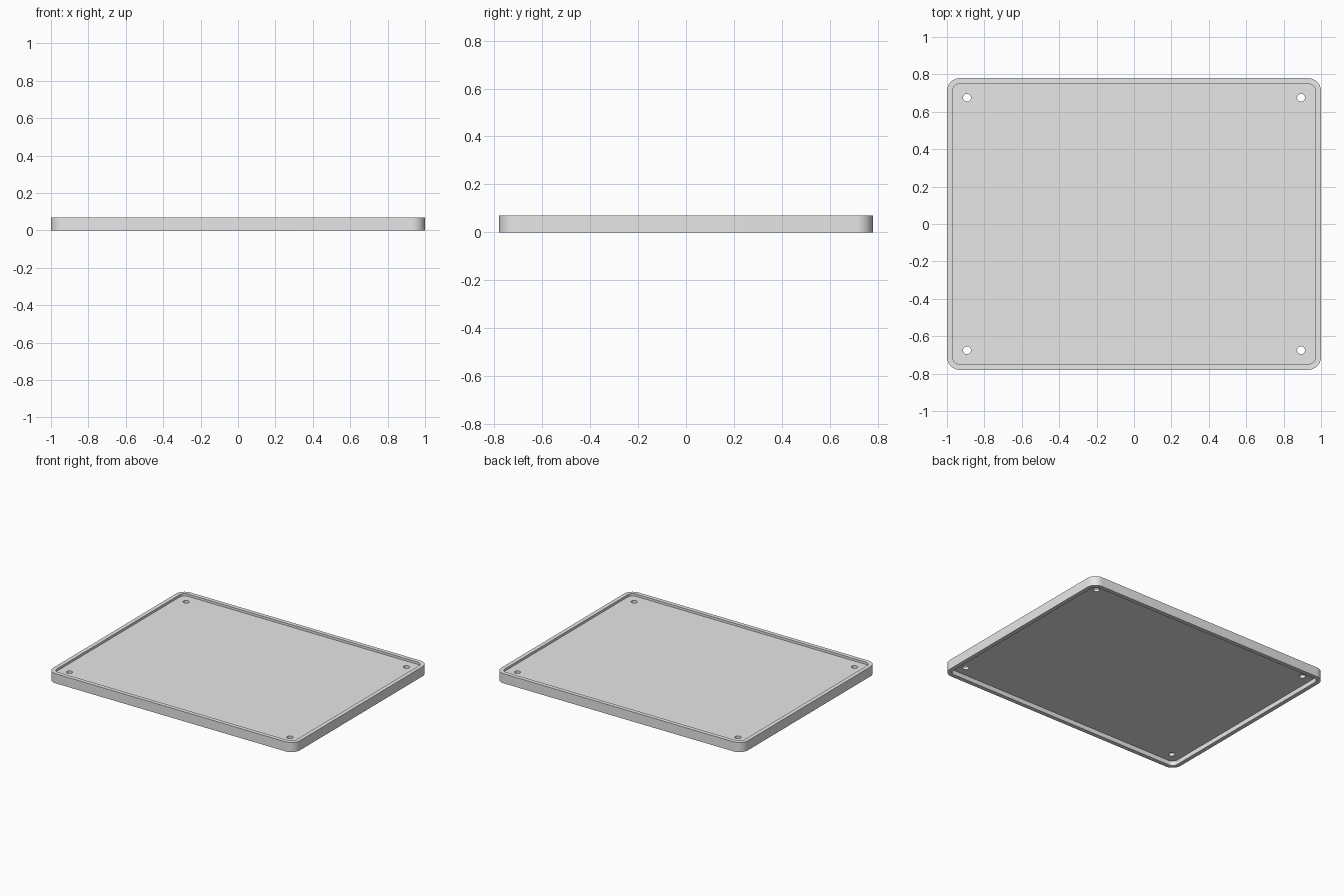
import bpy, bmesh, math

if "Cube" in bpy.data.objects:
    bpy.data.objects.remove(bpy.data.objects["Cube"])

W, D, H = 2.0, 1.56, 0.07          # overall size
RIM, CORNER = 0.03, 0.07           # rim width, outer corner radius
TOP_DEPTH, BOTTOM_DEPTH = 0.017, 0.033
HOLE_X, HOLE_Y, HOLE_R = 0.893, 0.675, 0.021

grey = bpy.data.materials.new("light_grey")
grey.diffuse_color = (0.8, 0.8, 0.8, 1)
grey.use_nodes = True
grey.node_tree.nodes["Principled BSDF"].inputs["Base Color"].default_value = grey.diffuse_color


def prism(name, points, z0, z1):
    """Extrude a closed outline from z0 to z1."""
    bm = bmesh.new()
    face = bm.faces.new([bm.verts.new((x, y, z0)) for x, y in points])
    new = bmesh.ops.extrude_face_region(bm, geom=[face])["geom"]
    for v in new:
        if isinstance(v, bmesh.types.BMVert):
            v.co.z = z1
    bmesh.ops.recalc_face_normals(bm, faces=bm.faces)
    mesh = bpy.data.meshes.new(name)
    bm.to_mesh(mesh)
    bm.free()
    mesh.materials.append(grey)
    obj = bpy.data.objects.new(name, mesh)
    bpy.context.collection.objects.link(obj)
    return obj


def rounded_rect(w, d, r, steps=10):
    pts = []
    for i, (sx, sy) in enumerate([(1, 1), (-1, 1), (-1, -1), (1, -1)]):
        for k in range(steps + 1):
            a = math.pi / 2 * (i + k / steps)
            pts.append((sx * (w / 2 - r) + r * math.cos(a),
                        sy * (d / 2 - r) + r * math.sin(a)))
    return pts


def circle(x, y, r, n=24):
    return [(x + r * math.cos(2 * math.pi * k / n),
             y + r * math.sin(2 * math.pi * k / n)) for k in range(n)]


# Solid slab with rounded corners
tray = prism("tray", rounded_rect(W, D, CORNER), 0, H)

# Recesses above and below the panel, and four screw holes
inner = rounded_rect(W - 2 * RIM, D - 2 * RIM, CORNER - RIM)
cutters = [prism("top_recess_cutter", inner, H - TOP_DEPTH, H + 0.1),
           prism("bottom_recess_cutter", inner, -0.1, BOTTOM_DEPTH)]
for sx in (-1, 1):
    for sy in (-1, 1):
        cutters.append(prism("hole_cutter", circle(sx * HOLE_X, sy * HOLE_Y, HOLE_R),
                             -0.2, 0.2))

bpy.context.view_layer.objects.active = tray
tray.select_set(True)
for c in cutters:
    c.hide_render = True
    mod = tray.modifiers.new("cut", 'BOOLEAN')
    mod.operation = 'DIFFERENCE'
    mod.solver = 'EXACT'
    mod.object = c
    bpy.ops.object.modifier_apply(modifier=mod.name)
for c in cutters:
    bpy.data.objects.remove(c)

# Smooth corners and holes, sharp rim edges
bpy.ops.object.shade_smooth_by_angle(angle=math.radians(30))
